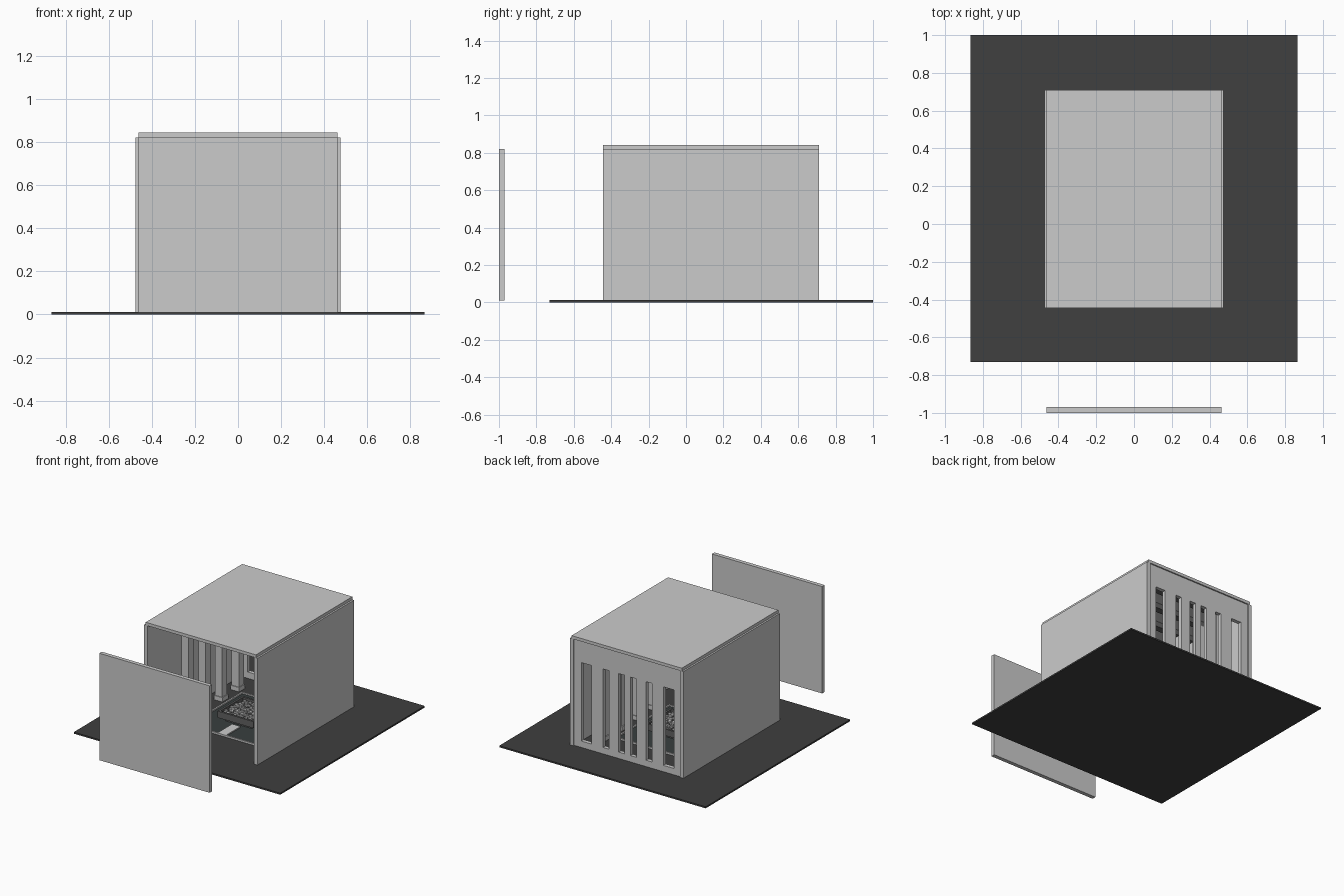
import bpy, bmesh, random
from mathutils import Matrix, Vector

if "Cube" in bpy.data.objects:
    bpy.data.objects.remove(bpy.data.objects["Cube"])

random.seed(3)


def material(name, rgb):
    m = bpy.data.materials.new(name)
    m.diffuse_color = (*rgb, 1)
    m.use_nodes = True
    m.node_tree.nodes["Principled BSDF"].inputs["Base Color"].default_value = m.diffuse_color
    return m


DARK = material("dark_ground", (0.05, 0.05, 0.05))
WATER = material("dark_water", (0.04, 0.05, 0.05))
WOOD = material("dark_wood", (0.12, 0.12, 0.12))


def finish(name, bm, mat=None):
    me = bpy.data.meshes.new(name)
    bm.to_mesh(me)
    bm.free()
    ob = bpy.data.objects.new(name, me)
    bpy.context.collection.objects.link(ob)
    if mat:
        me.materials.append(mat)
    return ob


def add_box(bm, x0, x1, y0, y1, z0, z1):
    c = Vector(((x0 + x1) / 2, (y0 + y1) / 2, (z0 + z1) / 2))
    s = Matrix.Diagonal((x1 - x0, y1 - y0, z1 - z0, 1))
    bmesh.ops.create_cube(bm, size=1, matrix=Matrix.Translation(c) @ s)


def box(name, *dims, mat=None):
    bm = bmesh.new()
    add_box(bm, *dims)
    return finish(name, bm, mat)


def frame(name, cx, cy, hx, hy, t, z0, z1, mat=None):
    bm = bmesh.new()
    for s in (-1, 1):
        xs = sorted((cx + s * hx, cx + s * (hx - t)))
        ys = sorted((cy + s * hy, cy + s * (hy - t)))
        add_box(bm, *xs, cy - hy, cy + hy, z0, z1)
        add_box(bm, cx - hx + t, cx + hx - t, *ys, z0, z1)
    return finish(name, bm, mat)


# Ground slab, shell and detached front wall
box("ground_slab", -0.865, 0.865, -0.73, 1.0, 0, 0.012, mat=DARK)
box("roof", -0.462, 0.462, -0.445, 0.71, 0.82, 0.843)
box("front_wall", -0.462, 0.462, -1.0, -0.97, 0.01, 0.82)
for s, side in ((-1, "left"), (1, "right")):
    xs = sorted((s * 0.475, s * 0.447))
    box(side + "_wall", *xs, -0.445, 0.71, 0.01, 0.82)

# Back wall with six tall window slits, built as strips between openings
bm = bmesh.new()
edges = [-0.447]
for cx, w in ((-0.345, 0.085), (-0.18, 0.05), (-0.05, 0.05),
              (0.05, 0.05), (0.18, 0.05), (0.345, 0.085)):
    edges += [cx - w / 2, cx + w / 2]
edges.append(0.447)
for a, b in zip(edges[::2], edges[1::2]):
    add_box(bm, a, b, 0.67, 0.70, 0.06, 0.655)
add_box(bm, -0.447, 0.447, 0.67, 0.70, 0.01, 0.06)
add_box(bm, -0.447, 0.447, 0.67, 0.70, 0.655, 0.82)
finish("back_wall", bm)

# Two rows of square pillars with a cross beam over each pair
for i in range(4):
    y = -0.11 + 0.2 * i
    for s, side in ((-1, "left"), (1, "right")):
        x = s * 0.345
        box(f"{side}_pillar_{i}", x - 0.03, x + 0.03, y - 0.03, y + 0.03, 0.01, 0.78)
        box(f"{side}_pillar_base_{i}", x - 0.036, x + 0.036, y - 0.036, y + 0.036, 0.01, 0.045)
    box(f"ceiling_beam_{i}", -0.447, 0.447, y - 0.025, y + 0.025, 0.78, 0.82, mat=WOOD)

# Pool with thin rim, and a path leading to the middle
box("pool_water", -0.27, 0.27, -0.19, 0.44, 0.012, 0.016, mat=WATER)
frame("pool_rim", 0, 0.125, 0.28, 0.325, 0.012, 0.012, 0.026)
box("path", -0.035, 0.035, -0.2, -0.02, 0.012, 0.024)

# Central tray on a plinth, filled with pebbles
TY, TH = 0.12, 0.15
box("tray_plinth", -0.11, 0.11, TY - 0.11, TY + 0.11, 0.012, 0.045, mat=WOOD)
box("tray_base", -TH, TH, TY - TH, TY + TH, 0.045, 0.06, mat=WOOD)
frame("tray_rim", 0, TY, TH, TH, 0.015, 0.06, 0.095, mat=WOOD)
bm = bmesh.new()
n = 9
for i in range(n):
    for j in range(n):
        p = Vector((-0.112 + 0.224 * i / (n - 1) + random.uniform(-0.007, 0.007),
                    TY - 0.112 + 0.224 * j / (n - 1) + random.uniform(-0.007, 0.007),
                    0.075 + random.uniform(0, 0.012)))
        sc = Matrix.Diagonal((1, random.uniform(0.8, 1.1), 0.8, 1))
        bmesh.ops.create_icosphere(bm, subdivisions=1, radius=random.uniform(0.013, 0.018),
                                   matrix=Matrix.Translation(p) @ sc)
finish("pebbles", bm)
